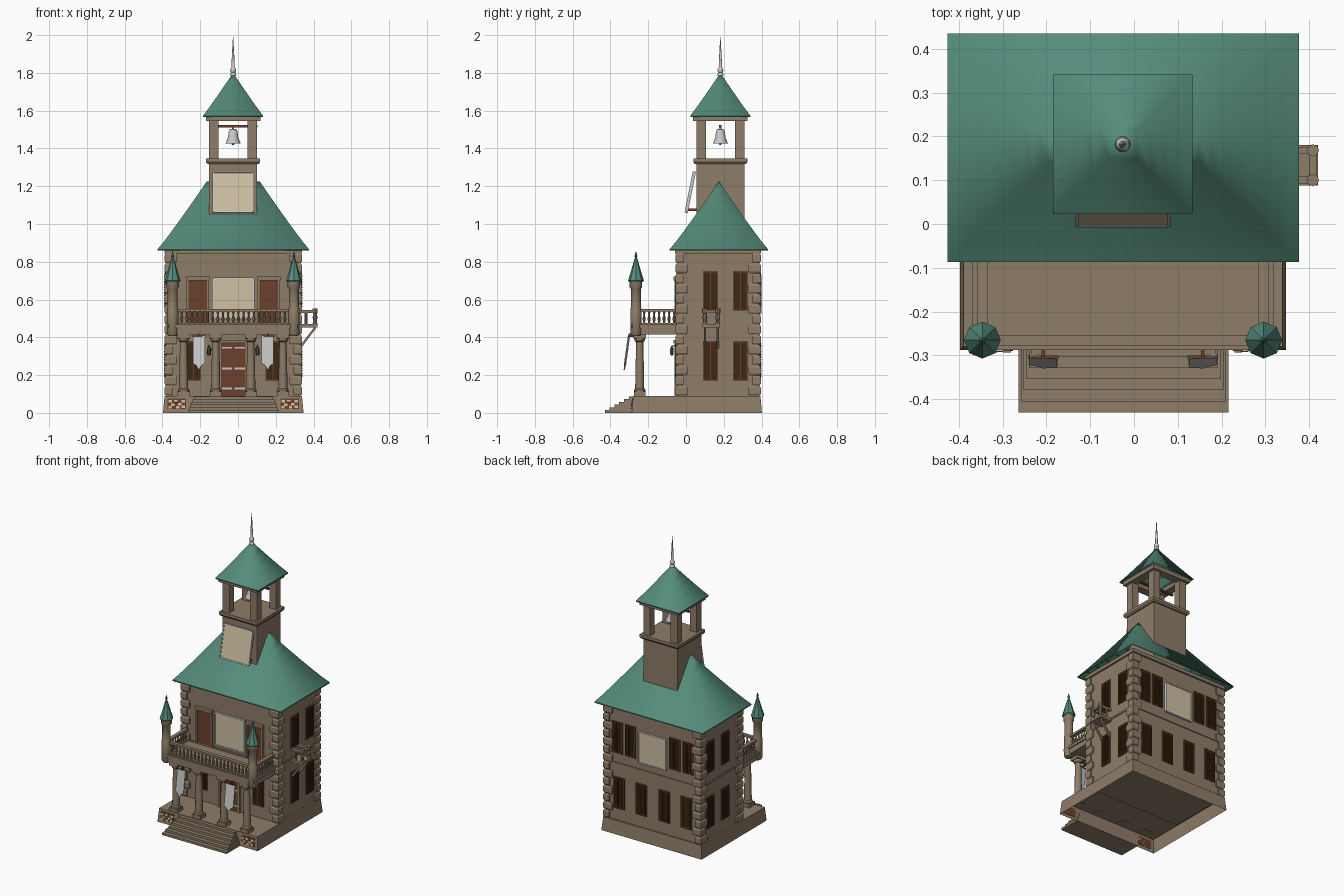
import bpy, bmesh, math
from mathutils import Matrix, Vector

if "Cube" in bpy.data.objects:
    bpy.data.objects.remove(bpy.data.objects["Cube"])

CX = -0.025                      # centre line of the building
FRONT, BACK, LEFT, RIGHT = -0.045, 0.385, -0.378, 0.328


def material(name, col):
    m = bpy.data.materials.new(name)
    m.diffuse_color = (*col, 1)
    m.use_nodes = True
    m.node_tree.nodes["Principled BSDF"].inputs["Base Color"].default_value = m.diffuse_color
    return m


STONE = material("tan stone", (0.27, 0.205, 0.14))
GREEN = material("green roof", (0.09, 0.26, 0.195))
CREAM = material("cream panel", (0.62, 0.53, 0.36))
DARK = material("dark shutter", (0.045, 0.021, 0.006))
BROWN = material("red brown wood", (0.145, 0.05, 0.025))
SILVER = material("light silver", (0.58, 0.58, 0.59))
IRON = material("dark iron", (0.07, 0.07, 0.075))


class Part:
    """Collects simple shapes into one named object."""

    def __init__(self, name, mat, smooth=0):
        self.name, self.mat, self.smooth = name, mat, smooth
        self.bm = bmesh.new()

    def loft(self, rings, M=None, caps=True):
        M = M or Matrix()
        vs = [[self.bm.verts.new(M @ Vector(p)) for p in r] for r in rings]
        n = len(vs[0])
        for a, b in zip(vs, vs[1:]):
            for i in range(n):
                j = (i + 1) % n
                self.bm.faces.new((a[i], a[j], b[j], b[i]))
        if caps:
            self.bm.faces.new(vs[0][::-1])
            self.bm.faces.new(vs[-1])

    def box(self, x0, x1, y0, y1, z0, z1, M=None, taper=0.0, bottom=True):
        def ring(z, t):
            return [(x0 + t, y0 + t, z), (x1 - t, y0 + t, z), (x1 - t, y1 - t, z), (x0 + t, y1 - t, z)]
        self.loft([ring(z0, 0), ring(z1, taper)], M)
        if not bottom:
            self.bm.faces.ensure_lookup_table()
            self.bm.faces.remove(self.bm.faces[-2])

    def lathe(self, profile, x, y, n=12):
        self.loft([[(x + r * math.cos(2 * math.pi * i / n), y + r * math.sin(2 * math.pi * i / n), z)
                    for i in range(n)] for r, z in profile])

    def bar(self, a, b, t):
        a, b = Vector(a), Vector(b)
        M = Matrix.Translation(a) @ (b - a).to_track_quat('Z', 'Y').to_matrix().to_4x4()
        self.box(-t, t, -t, t, 0, (b - a).length, M)

    def done(self):
        me = bpy.data.meshes.new(self.name)
        self.bm.to_mesh(me)
        self.bm.free()
        me.materials.append(self.mat)
        ob = bpy.data.objects.new(self.name, me)
        bpy.context.collection.objects.link(ob)
        if self.smooth:
            bpy.context.view_layer.objects.active = ob
            ob.select_set(True)
            bpy.ops.object.shade_smooth_by_angle(angle=math.radians(self.smooth))
            ob.select_set(False)


def wall(x, y, deg):
    """Frame on a wall: local x along it, local -y outward."""
    return Matrix.Translation((x, y, 0)) @ Matrix.Rotation(math.radians(deg), 4, 'Z')


def rect(cx, cy, hx, hy, z):
    return [(cx - hx, cy - hy, z), (cx + hx, cy - hy, z), (cx + hx, cy + hy, z), (cx - hx, cy + hy, z)]


# Hollow plinth, walls, string course and cornice
p = Part("plinth", STONE)
p.box(-0.397, 0.347, -0.288, 0.402, 0, 0.09, taper=0.008, bottom=False)
p.done()
p = Part("walls", STONE)
p.box(LEFT, RIGHT, FRONT, BACK, 0.085, 0.865)
p.box(LEFT - 0.006, RIGHT + 0.006, FRONT - 0.006, BACK + 0.006, 0.465, 0.477)
p.box(LEFT - 0.012, RIGHT + 0.012, FRONT - 0.012, BACK + 0.012, 0.845, 0.868)
p.done()

# Corner stones, alternately long and short
p = Part("corner_stones", STONE)
for cx, sx in ((LEFT, 1), (RIGHT, -1)):
    for cy, sy in ((FRONT, 1), (BACK, -1)):
        for i in range(14):
            lx, ly = (0.055, 0.035) if i % 2 else (0.035, 0.055)
            xs = sorted((cx - sx * 0.011, cx + sx * lx))
            ys = sorted((cy - sy * 0.011, cy + sy * ly))
            z = 0.09 + i * 0.054
            p.loft([rect(sum(xs) / 2, sum(ys) / 2, (xs[1] - xs[0]) / 2 - d, (ys[1] - ys[0]) / 2 - d, z + h)
                    for d, h in ((0.006, 0.001), (0, 0.01), (0, 0.043), (0.006, 0.053))])
p.done()

# Entrance steps
p = Part("steps", STONE)
for i in range(6):
    p.box(-0.264 + i * 0.006, 0.216 - i * 0.006, -0.43 + i * 0.0255, -0.28,
          i * 0.0145, (i + 1) * 0.0145)
p.done()


# Roofs made of overlapping courses
def roof(name, cx, cy, hx, hy, z0, z1, n, power):
    p = Part(name, GREEN, 180)
    s = hy / n
    for i in range(n):
        za, zb = (z0 + (z1 - z0) * (k / n) ** power for k in (i, i + 1))
        a = rect(cx, cy, hx - i * s, hy - i * s, za)
        b = rect(cx, cy, hx - (i + 1) * s, hy - (i + 1) * s, zb)
        low = [(x, y, z - 0.007) for x, y, z in a]
        p.loft([a, b], caps=False)
        p.loft([low, a], caps=False)
    bmesh.ops.dissolve_degenerate(p.bm, edges=p.bm.edges[:], dist=1e-5)
    p.done()


roof("main_roof", CX, 0.174, 0.401, 0.2605, 0.866, 1.225, 8, 1.06)
TX, TY = -0.026, 0.182
roof("belfry_roof", TX, TY, 0.159, 0.159, 1.573, 1.80, 5, 1.04)

# Tower and open belfry
p = Part("tower", STONE)
p.loft([rect(TX, TY, h, h, z) for h, z in ((0.127, 0.9), (0.127, 1.32))])
p.loft([rect(TX, TY, h, h, z) for h, z in ((0.136, 1.318), (0.143, 1.328), (0.143, 1.346))])
for sx in (-1, 1):
    for sy in (-1, 1):
        x, y = TX + sx * 0.102, TY + sy * 0.102
        p.box(x - 0.025, x + 0.025, y - 0.025, y + 0.025, 1.345, 1.55)
for s in (-1, 1):
    x, y = TX + s * 0.118, TY + s * 0.118
    p.box(x - 0.026, x + 0.026, TY - 0.144, TY + 0.144, 1.545, 1.572)
    p.box(TX - 0.092, TX + 0.092, y - 0.026, y + 0.026, 1.545, 1.572)
p.done()
p = Part("bell_beam", BROWN)
p.box(TX - 0.128, TX + 0.128, TY - 0.007, TY + 0.007, 1.51, 1.523)
p.done()
p = Part("bell", SILVER, 40)
p.lathe([(0.041, 1.425), (0.037, 1.433), (0.028, 1.455), (0.023, 1.49), (0.017, 1.501), (0.005, 1.504), (0.005, 1.515)], TX, TY, 16)
p.lathe([(0.003, 1.418), (0.009, 1.424), (0.003, 1.43)], TX, TY, 8)
p.done()
p = Part("spire", SILVER, 40)
p.lathe([(0.018, 1.785), (0.012, 1.803), (0.016, 1.812), (0.014, 1.822), (0.008, 1.83), (0.008, 1.86), (0.001, 1.99)], TX, TY)
p.done()

# Blank boards with thin silver frames
boards, frames = Part("board_panels", CREAM), Part("board_frames", SILVER)
tilt = Matrix.Translation((CX, 0.008, 1.062)) @ Matrix.Rotation(-math.radians(11.3), 4, 'X')
for M, w, z0, z1 in ((tilt, 0.105, 0, 0.215),
                     (wall(CX, FRONT, 0), 0.108, 0.5, 0.712),
                     (wall(CX, BACK, 180), 0.1, 0.525, 0.725)):
    boards.box(-w, w, -0.012, 0, z0, z1, M)
    for s in (-1, 1):
        x, z = s * w, z1 if s > 0 else z0
        frames.box(x - 0.004, x + 0.004, -0.015, 0.002, z0, z1, M)
        frames.box(-w, w, -0.015, 0.002, z - 0.004, z + 0.004, M)
boards.done()
frames.done()
p = Part("board_props", BROWN)
for s in (-1, 1):
    p.box(CX + s * 0.085 - 0.006, CX + s * 0.085 + 0.006, 0.01, 0.06, 1.07, 1.082)
p.done()

# Shuttered windows on all four walls
trim, shut = Part("window_frames", BROWN), Part("shutters", DARK)
spots = [(wall(x, y, a), z) for x, y, a in ((RIGHT, 0.13, 90), (RIGHT, 0.288, 90), (LEFT, 0.13, -90), (LEFT, 0.288, -90))
         for z in (0.17, 0.54)]
for s in (-1, 1):
    spots += [(wall(CX + s * o, BACK, 180), z) for o, z in ((0.262, 0.54), (0.165, 0.54), (0.25, 0.17), (0.085, 0.17))]
    spots.append((wall(CX + s * 0.21, FRONT, 0), 0.17))
for M, z in spots:
    trim.box(-0.04, 0.04, -0.007, 0.01, z, z + 0.21, M)
    for s in (-1, 1):
        x = s * 0.018
        shut.box(x - 0.0155, x + 0.0155, -0.011, 0, z + 0.008, z + 0.202, M)
        for k in range(12):
            zz = z + 0.02 + k * 0.0145
            shut.box(x - 0.011, x + 0.011, -0.014, -0.01, zz, zz + 0.007, M)
trim.done()
shut.done()

# Front doors, upper doors and their trim
p, t, b = Part("doors", BROWN), Part("door_trim", STONE), Part("door_bands", SILVER)
p.box(CX - 0.066, CX + 0.066, FRONT - 0.01, FRONT, 0.09, 0.37)
for s in (-1, 1):
    x = CX + s * 0.188
    p.box(x - 0.05, x + 0.05, FRONT - 0.01, FRONT, 0.477, 0.705)
    t.box(x - 0.063, x + 0.063, FRONT - 0.02, FRONT, 0.702, 0.722)
    for k in (-1, 1):
        t.box(x + k * 0.055 - 0.005, x + k * 0.055 + 0.005, FRONT - 0.014, FRONT, 0.477, 0.705)
    t.box(CX + s * 0.072 - 0.007, CX + s * 0.072 + 0.007, FRONT - 0.016, FRONT, 0.09, 0.375)
    for z in (0.13, 0.235, 0.345):
        b.box(CX + s * 0.034 - 0.027, CX + s * 0.034 + 0.027, FRONT - 0.014, FRONT, z - 0.005, z + 0.005)
t.box(CX - 0.085, CX + 0.085, FRONT - 0.02, FRONT, 0.37, 0.385)
for q in (p, t, b):
    q.done()

# Porch columns
p, q = Part("porch_columns", STONE, 35), Part("column_blocks", STONE)
for o in (-0.263, -0.093, 0.093, 0.263):
    x, y = CX + o, -0.245
    q.box(x - 0.031, x + 0.031, y - 0.031, y + 0.031, 0.088, 0.112)
    q.box(x - 0.032, x + 0.032, y - 0.032, y + 0.032, 0.395, 0.415)
    p.lathe([(0.03, 0.112), (0.03, 0.122), (0.024, 0.13), (0.023, 0.2), (0.019, 0.375), (0.026, 0.38), (0.03, 0.396)], x, y)
p.done()
q.done()

# Balcony deck, rails and balusters
BX, BY = 0.321, -0.265
p = Part("balcony", STONE)
p.box(CX - 0.336, CX + 0.336, -0.282, FRONT, 0.415, 0.455)
p.box(CX - 0.343, CX + 0.343, -0.288, FRONT, 0.45, 0.468)
for z0, z1 in ((0.466, 0.476), (0.536, 0.55)):
    p.box(CX - BX, CX + BX, BY - 0.012, BY + 0.012, z0, z1)
    for s in (-1, 1):
        x = CX + s * BX
        p.box(x - 0.012, x + 0.012, BY, FRONT, z0, z1)
p.done()
p = Part("balusters", STONE, 40)
spots = [(CX - 0.273 + k * 0.0273, BY) for k in range(21)]
spots += [(CX + s * BX, BY + 0.043 + k * 0.0265) for s in (-1, 1) for k in range(7)]
for x, y in spots:
    p.lathe([(0.008, 0.474), (0.005, 0.482), (0.009, 0.497), (0.004, 0.518), (0.008, 0.538)], x, y, 8)
p.done()

# Corner turrets with pointed caps
p, q = Part("turret_shafts", STONE, 35), Part("turret_caps", GREEN)
for s in (-1, 1):
    x = CX + s * BX
    p.lathe([(0.022, 0.408), (0.03, 0.42), (0.03, 0.55), (0.026, 0.56), (0.026, 0.655), (0.033, 0.665), (0.033, 0.7)], x, BY)
    q.lathe([(0.037, 0.693), (0.042, 0.7), (0.028, 0.745), (0.008, 0.815), (0.004, 0.82), (0.008, 0.83), (0.001, 0.855)], x, BY, 8)
p.done()
q.done()

# Small balcony on the right wall
p = Part("side_balcony", STONE)
p.box(RIGHT, 0.42, 0.088, 0.18, 0.453, 0.47)
p.box(0.4, 0.416, 0.1, 0.168, 0.528, 0.545)
for y in (0.1, 0.168):
    p.box(RIGHT, 0.405, y - 0.008, y + 0.008, 0.528, 0.545)
    p.lathe([(0.014, 0.468), (0.009, 0.485), (0.013, 0.505), (0.009, 0.525), (0.014, 0.53), (0.014, 0.552)], 0.408, y, 8)
    p.lathe([(0.007, 0.468), (0.007, 0.53)], 0.36, y, 8)
    p.bar((RIGHT, y, 0.345), (0.41, y, 0.453), 0.006)
p.done()

# Hanging banners, their rods, and porch lamps
p, r, g = Part("banners", SILVER), Part("banner_rods", BROWN), Part("porch_lamps", IRON)
for s in (-1, 1):
    x = CX + s * 0.182
    M = Matrix.Translation((x, -0.302, 0.405)) @ Matrix.Rotation(-math.radians(8), 4, 'X') @ Matrix.Rotation(s * 0.1, 4, 'Z')
    outline = [(-0.032, 0), (-0.032, -0.145), (-0.015, -0.155), (0, -0.18), (0.015, -0.155), (0.032, -0.145), (0.032, 0)]
    p.loft([[(a, y, c) for a, c in outline] for y in (-0.003, 0.003)], M)
    r.box(x - 0.035, x + 0.035, -0.307, -0.3, 0.402, 0.409)
    r.box(x - 0.004, x + 0.004, -0.304, -0.275, 0.402, 0.42)
    x = CX + s * 0.128
    g.lathe([(0.006, 0.305), (0.01, 0.312), (0.012, 0.338), (0.003, 0.352)], x, -0.075, 6)
    g.bar((x, FRONT, 0.357), (x, -0.078, 0.352), 0.003)
for part in (p, r, g):
    part.done()

# Inlaid panels on the plinth front
p, q = Part("plinth_panels", BROWN), Part("plinth_inlays", CREAM)
for s in (-1, 1):
    M = Matrix.Translation((CX + s * 0.299, -0.286, 0)) @ Matrix.Rotation(-math.radians(5), 4, 'X')
    p.box(-0.048, 0.048, -0.006, 0, 0.02, 0.075, M)
    for x, z in ((-0.035, 0.06), (-0.006, 0.062), (0.034, 0.06), (-0.022, 0.042), (0.016, 0.044), (-0.036, 0.028), (0.004, 0.028), (0.034, 0.032)):
        q.box(x - 0.009, x + 0.009, -0.009, 0, z - 0.006, z + 0.007, M)
p.done()
q.done()
